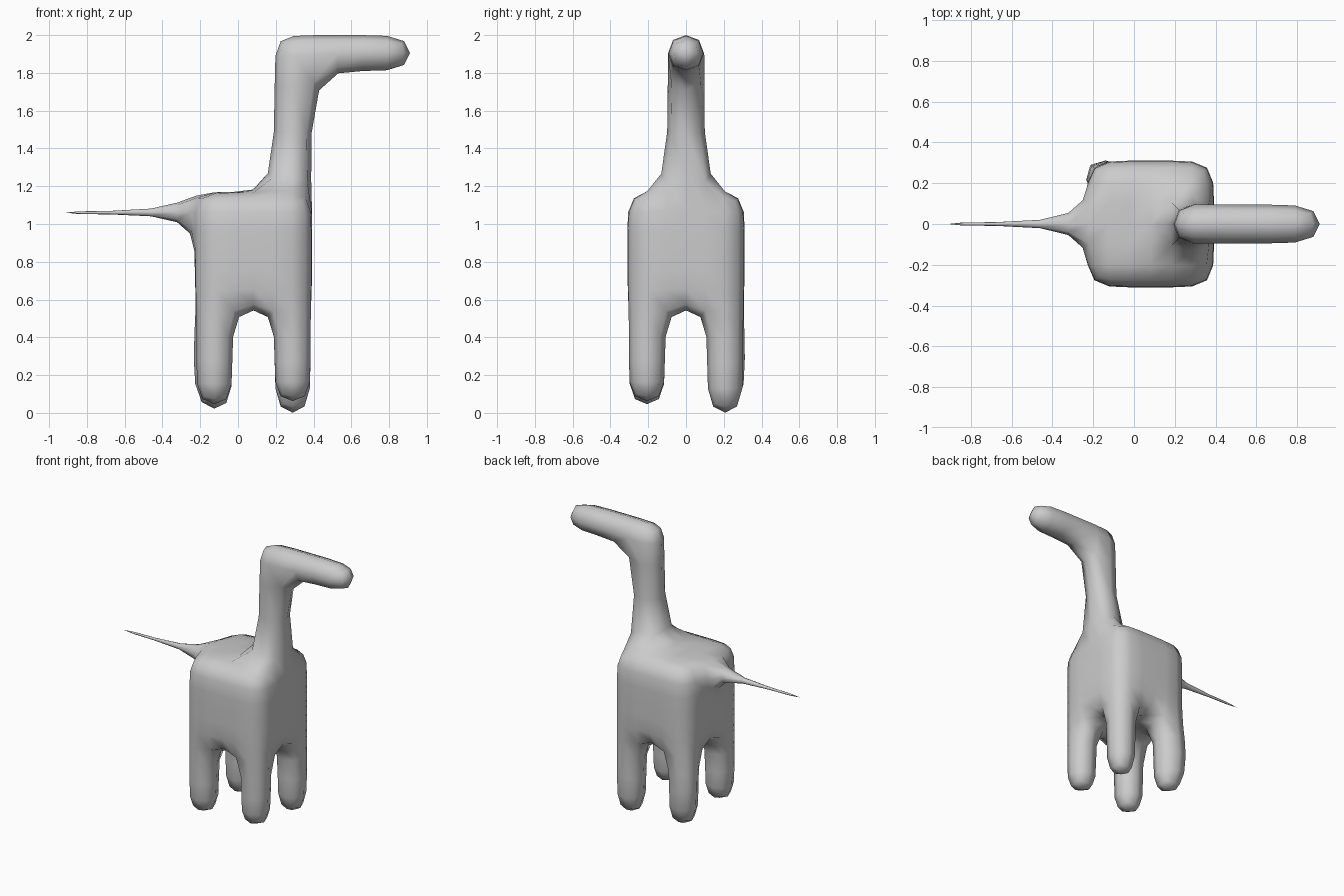
import bpy, bmesh
from mathutils import Vector

if "Cube" in bpy.data.objects:
    bpy.data.objects.remove(bpy.data.objects["Cube"])

S = 0.207                                  # size of one cage cell
C = Vector((0.082, 0.0, 0.86))             # centre of the torso cage

bm = bmesh.new()


def face_at(p):
    bm.normal_update()
    p = Vector(p)
    return min(bm.faces, key=lambda f: (f.calc_center_median() - p).length)


def extrude(face, centre, half=None):
    """Extrude one face so its centre lands on a point; optionally resize it."""
    f = bmesh.ops.extrude_discrete_faces(bm, faces=[face])["faces"][0]
    old = f.calc_center_median()
    k = 1.0 if half is None else half / (max((v.co - old).length for v in f.verts) / 2 ** 0.5)
    for v in f.verts:
        v.co = Vector(centre) + (v.co - old) * k
    return f


# Torso: a cube cut into 3 x 3 x 3 cells
bmesh.ops.create_cube(bm, size=3 * S)
bmesh.ops.translate(bm, verts=bm.verts[:], vec=C)
bmesh.ops.subdivide_edges(bm, edges=bm.edges[:], cuts=2, use_grid_fill=True)
top, bottom, back = C.z + 1.5 * S, C.z - 1.5 * S, C.x - 1.5 * S

# Legs: corner cells pulled down to slightly different lengths
for sx, sy, foot in ((1, 1, -0.022), (1, -1, 0.045), (-1, 1, 0.0), (-1, -1, 0.027)):
    x, y = C.x + sx * S, sy * S
    knee = extrude(face_at((x, y, bottom)), (x, y, 0.265))
    ring = list(knee.verts)
    extrude(knee, (x, y, foot))
    if (sx, sy) == (-1, 1):                # small bulge on the rear left leg
        v = min(ring, key=lambda v: v.co.x - v.co.y)
        v.co += Vector((-0.045, 0.03, 0.06))

# Neck and head
nx = C.x + S
neck = extrude(face_at((nx, 0, top)), (nx, 0, 1.801))
extrude(neck, (nx, 0, 2.008))
head = extrude(face_at((nx + S / 2, 0, 1.905)), (0.66, 0, 1.905))
extrude(head, (0.932, 0, 1.905))

# Tail: quick taper, then a thin spike
tz = C.z + S
tail = extrude(face_at((back, 0, tz)), (-0.394, 0, 1.06), 0.004)
extrude(tail, (-0.957, 0, 1.06), 0.014)

bmesh.ops.recalc_face_normals(bm, faces=bm.faces[:])
for f in bm.faces:
    f.smooth = True
mesh = bpy.data.meshes.new("long_necked_animal")
bm.to_mesh(mesh)
bm.free()
obj = bpy.data.objects.new("long_necked_animal", mesh)
bpy.context.collection.objects.link(obj)

# One level of subdivision rounds the whole cage
sub = obj.modifiers.new("round", "SUBSURF")
sub.levels = sub.render_levels = 1
